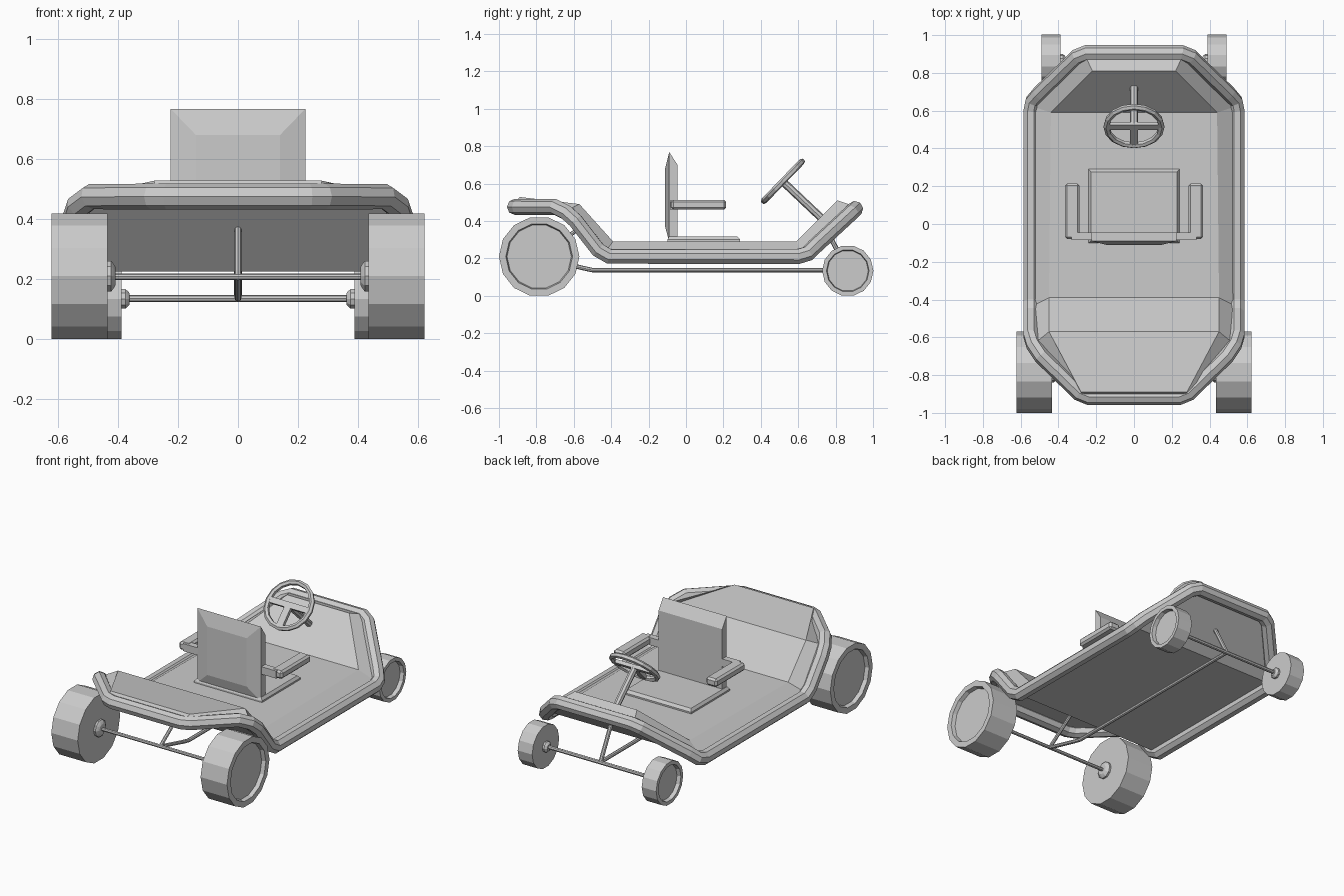
import bpy, bmesh
from math import cos, sin, pi, radians
from mathutils import Matrix, Vector

if "Cube" in bpy.data.objects:
    bpy.data.objects.remove(bpy.data.objects["Cube"])


def finish(name, bm):
    bmesh.ops.recalc_face_normals(bm, faces=bm.faces)
    me = bpy.data.meshes.new(name)
    bm.to_mesh(me)
    bm.free()
    ob = bpy.data.objects.new(name, me)
    bpy.context.collection.objects.link(ob)
    return ob


def loft(name, rings, caps=True, closed=False):
    bm = bmesh.new()
    vs = [[bm.verts.new(p) for p in r] for r in rings]
    pairs = list(zip(vs, vs[1:])) + ([(vs[-1], vs[0])] if closed else [])
    n = len(vs[0])
    for a, b in pairs:
        for i in range(n):
            j = (i + 1) % n
            bm.faces.new((a[i], a[j], b[j], b[i]))
    if caps and not closed:
        bm.faces.new(vs[0])
        bm.faces.new(vs[-1])
    return finish(name, bm)


def tube(name, pts, r, res=2, closed=False):
    cu = bpy.data.curves.new(name, 'CURVE')
    cu.dimensions = '3D'
    cu.bevel_depth = r
    cu.bevel_resolution = res
    cu.use_fill_caps = True
    sp = cu.splines.new('POLY')
    sp.points.add(len(pts) - 1)
    for p, c in zip(sp.points, pts):
        p.co = (*c, 1)
    sp.use_cyclic_u = closed
    tmp = bpy.data.objects.new(name, cu)
    me = bpy.data.meshes.new_from_object(tmp)
    bpy.data.objects.remove(tmp)
    for f in me.polygons:
        f.use_smooth = False
    ob = bpy.data.objects.new(name, me)
    bpy.context.collection.objects.link(ob)
    return ob


def lathe_x(name, profile, y, z, n, s):
    # profile is (x, radius), turned about an axle along x
    return loft(name, [[(s * x, y + r * cos(2 * pi * i / n), z + r * sin(2 * pi * i / n))
                        for i in range(n)] for x, r in profile])


def box(name, lo, hi, bevel=0.0):
    bm = bmesh.new()
    size = Vector(hi) - Vector(lo)
    mid = (Vector(hi) + Vector(lo)) / 2
    bmesh.ops.create_cube(bm, size=1, matrix=Matrix.Translation(mid) @ Matrix.Diagonal((*size, 1)))
    if bevel:
        bmesh.ops.bevel(bm, geom=bm.edges[:], offset=bevel, segments=1, affect='EDGES')
    return finish(name, bm)


# Body tray: bent sheet with raised, bevelled top; (x, y, z) outer and inner per station
outer = [(.27, -.92, .485), (.535, -.64, .455), (.55, -.44, .225), (.545, .625, .225), (.27, .915, .475)]
inner = [(.28, -.89, .528), (.45, -.57, .49), (.45, -.39, .29), (.44, .59, .29), (.22, .81, .51)]
loft("body_tray", [[(-a[0], *a[1:]), (-b[0], *b[1:]), b, a] for a, b in zip(outer, inner)])

# Bumper rim around the tray
half = [(.24, -.915, .475), (.29, -.895, .475), (.49, -.70, .475), (.53, -.64, .445),
        (.545, -.59, .40), (.545, -.47, .245), (.545, -.41, .21), (.545, .60, .21),
        (.535, .65, .225), (.50, .69, .265), (.30, .885, .445), (.25, .905, .465)]
tube("bumper_rim", half + [(-x, y, z) for x, y, z in reversed(half)], .043, 2, True)

# Wheels with recessed outer faces, and hubs
for s, side in ((1, "right"), (-1, "left")):
    for end, y, r, a, b in (("front", -.785, .215, .435, .622), ("rear", .865, .137, .388, .49)):
        z = r * cos(pi / 14)
        lathe_x(f"{end}_{side}_wheel", [(a, r), (b, r), (b, r * .83), (b - .025, r * .8)], y, z, 14, s)
        h = r * .25
        lathe_x(f"{end}_{side}_hub", [(a - .026, h * .6), (a - .02, h * .8), (a - .012, h),
                                      (a + .005, h)], y, z, 10, s)

# Axles, spine and struts
tube("front_axle", [(-.44, -.785, .208), (.44, -.785, .208)], .011)
tube("rear_axle", [(-.39, .865, .135), (.39, .865, .135)], .012)
tube("spine_rod", [(0, .865, .137), (0, -.50, .137), (0, -.56, .15), (0, -.785, .208)], .012)
tube("front_strut", [(0, -.785, .208), (0, -.55, .375)], .011)
tube("rear_strut", [(0, .865, .135), (0, .76, .335)], .013)

# Seat base and back
loft("seat_base", [[(-x, y0, z), (x, y0, z), (x, y1, z), (-x, y1, z)]
                   for x, y0, y1, z in ((.24, -.10, .29, .285), (.24, -.10, .29, .30), (.228, -.09, .275, .317))])
loft("seat_back", [[(-x, y0, z0), (x, y0, z0), (x, y1, z1), (-x, y1, z1)]
                   for x, y0, z0, y1, z1 in ((.14, -.112, .37, -.112, .68),
                                             (.225, -.09, .29, -.09, .768),
                                             (.225, -.045, .29, -.045, .70))])

# Armrests: pad plus bracket to the seat back
for s, side in ((1, "right"), (-1, "left")):
    xs = sorted((s * .288, s * .366))
    box(f"{side}_armrest", (xs[0], -.08, .46), (xs[1], .215, .512), .012)
    xs = sorted((s * .21, s * .33))
    box(f"{side}_armrest_bracket", (xs[0], -.085, .462), (xs[1], -.045, .51))

# Steering wheel: ring, three spokes and column, tilted back
tilt = Matrix.Translation((0, .518, .612)) @ Matrix.Rotation(radians(46), 4, 'X')
ring = [tilt @ Vector((.146 * cos(2 * pi * i / 16), .146 * sin(2 * pi * i / 16), 0)) for i in range(16)]
tube("steering_ring", ring, .017, 1, True)
for name, lo, hi in (("cross_spoke", (-.14, -.018, -.012), (.14, .018, .01)),
                     ("lower_spoke", (-.022, -.14, -.012), (.022, 0, .01))):
    box("steering_" + name, lo, hi).data.transform(tilt)
tube("steering_column", [(0, .518, .61), (0, .74, .40)], .021)
